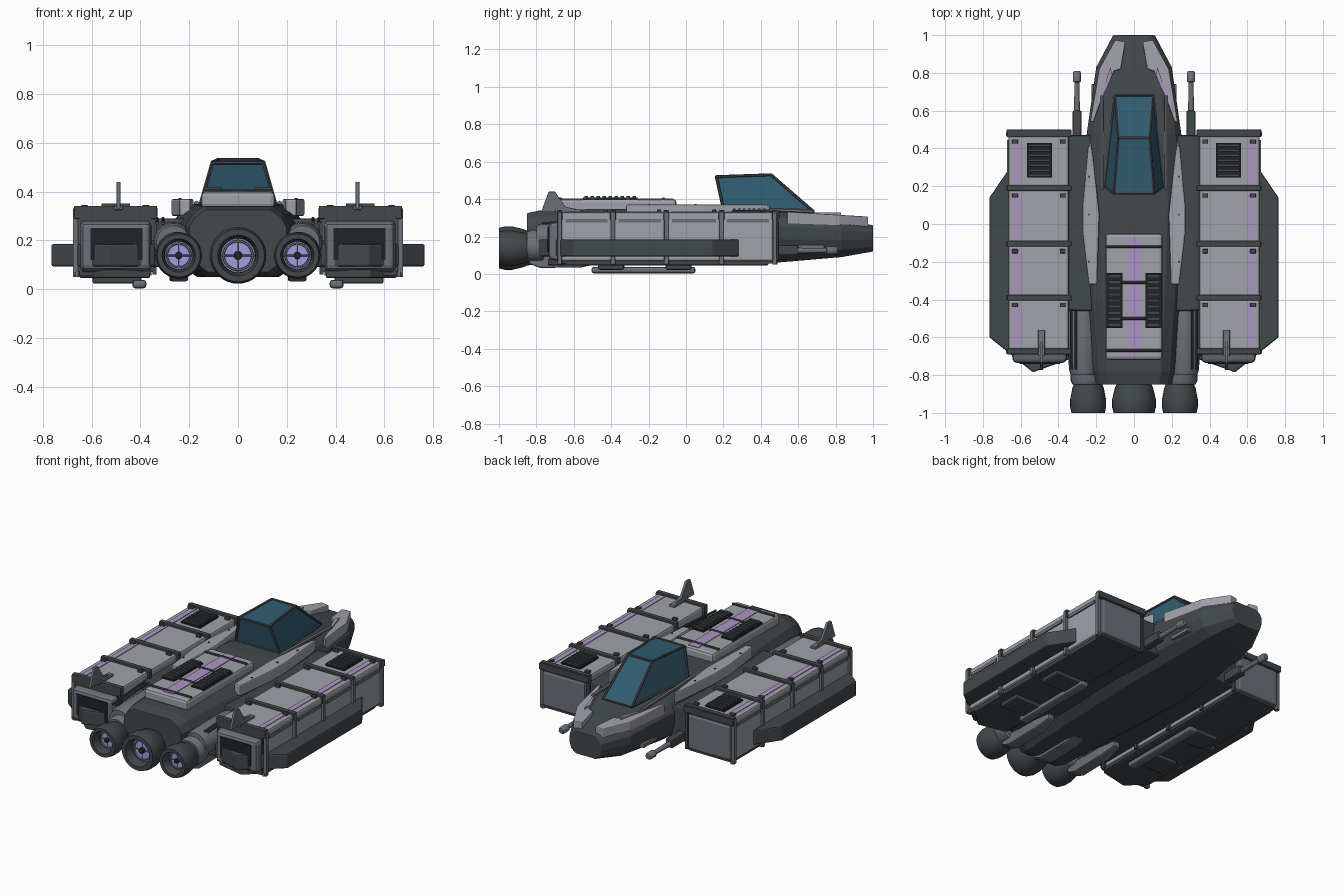
import bpy, bmesh, math
from mathutils import Vector

if "Cube" in bpy.data.objects:
    bpy.data.objects.remove(bpy.data.objects["Cube"])

COLORS = {"dark": (.055, .065, .07), "mid": (.15, .165, .19), "light": (.35, .36, .40),
          "black": (.015, .017, .02), "glass": (.03, .105, .16), "purple": (.42, .30, .56),
          "glow": (.36, .34, .75)}
MATS = {}
for key, rgb in COLORS.items():
    MATS[key] = bpy.data.materials.new(key)
    MATS[key].diffuse_color = (*rgb, 1)


def finish(name, bm, mat, mirror=False, bevel=0, smooth=False):
    bmesh.ops.recalc_face_normals(bm, faces=bm.faces)
    me = bpy.data.meshes.new(name)
    bm.to_mesh(me)
    bm.free()
    ob = bpy.data.objects.new(name, me)
    bpy.context.collection.objects.link(ob)
    me.materials.append(MATS[mat])
    if bevel:
        m = ob.modifiers.new("bevel", "BEVEL")
        m.width, m.segments, m.limit_method = bevel, 2, 'ANGLE'
    if mirror:
        ob.modifiers.new("mirror", "MIRROR").use_mirror_merge = False
    if smooth:
        bpy.context.view_layer.objects.active = ob
        ob.select_set(True)
        bpy.ops.object.shade_smooth_by_angle(angle=math.radians(35))
        ob.select_set(False)
    return ob


def loft(name, rings, mat, caps=True, closed=False, **kw):
    bm = bmesh.new()
    vs = [[bm.verts.new(p) for p in r] for r in rings]
    n = len(vs[0])
    pairs = list(zip(vs, vs[1:])) + ([(vs[-1], vs[0])] if closed else [])
    for a, b in pairs:
        for i in range(n):
            bm.faces.new((a[i], a[(i + 1) % n], b[(i + 1) % n], b[i]))
    if caps and not closed:
        bm.faces.new(vs[0])
        bm.faces.new(vs[-1])
    return finish(name, bm, mat, **kw)


def box(name, x, y, z, mat, **kw):
    rings = [[(x[0], y[0], h), (x[1], y[0], h), (x[1], y[1], h), (x[0], y[1], h)] for h in z]
    return loft(name, rings, mat, **kw)


def plate(name, pts, z, mat, **kw):
    return loft(name, [[(x, y, h) for x, y in pts] for h in z], mat, **kw)


def lathe(name, cx, cz, profile, mat, n=32, **kw):
    """Revolve (y, radius) pairs around an axis parallel to y."""
    t = [2 * math.pi * i / n for i in range(n)]
    return loft(name, [[(cx + r * math.cos(a), y, cz + r * math.sin(a)) for a in t]
                       for y, r in profile], mat, smooth=True, **kw)


def rod(name, a, b, r, mat, n=8, **kw):
    a, b = Vector(a), Vector(b)
    q = (b - a).to_track_quat('Z', 'Y')
    t = [2 * math.pi * (i + .5) / n for i in range(n)]
    return loft(name, [[p + q @ Vector((r * math.cos(u), r * math.sin(u), 0)) for u in t]
                       for p in (a, b)], mat, **kw)


# central hull: faceted cross-sections from tail to nose
rings = []
for y, w, zb, zt in [(-.85, .2, .07, .325), (-.78, .215, .05, .34), (-.4, .245, .05, .345),
                     (.1, .272, .05, .35), (.48, .25, .06, .34), (.83, .2, .09, .295), (1, .11, .12, .26)]:
    h = zt - zb
    half = [(.62 * w, zb), (.9 * w, zb + .18 * h), (w, zb + .45 * h), (w, zb + .72 * h),
            (.88 * w, zb + .88 * h), (.66 * w, zt)]
    rings.append([(x, y, z) for x, z in half] + [(-x, y, z) for x, z in reversed(half)])
loft("hull", rings, "dark", bevel=.004)

# canopy glass with frame
base = [(.155, .2, .345), (.1, .68, .335), (-.1, .68, .335), (-.155, .2, .345)]
top = [(.105, .162, .52), (.082, .455, .53), (-.082, .455, .53), (-.105, .162, .52)]
loft("canopy_glass", [base, top], "glass")
for i in range(4):
    j = (i + 1) % 4
    rod(f"canopy_frame_top_{i}", top[i], top[j], .008, "dark", 6)
    rod(f"canopy_frame_base_{i}", base[i], base[j], .009, "dark", 6)
    rod(f"canopy_frame_post_{i}", base[i], top[i], .008, "dark", 6)
rod("canopy_rail", (.17, .18, .352), (.17, .68, .335), .011, "mid", 6, mirror=True)

# shoulder armour and nose plates
plate("shoulder_plate", [(.195, -.32), (.24, -.32), (.272, -.05), (.272, .1), (.245, .4), (.23, .45),
                         (.215, .35), (.183, .05)], (.30, .37), "light", mirror=True, bevel=.008)
for y in (-.2, .05, .25):
    rod("shoulder_bolt", (.238, y, .36), (.238, y, .374), .006, "dark", mirror=True)
outline = [(.045, .965), (.10, .975), (.185, .82), (.232, .54), (.215, .54), (.165, .68), (.105, .81), (.07, .82)]
loft("nose_plate", [[(x, y, z + (1 - y) * .06) for x, y in outline] for z in (.235, .305)], "light",
     mirror=True, bevel=.005)
plate("nose_marking", [(.125, .83), (.15, .75), (.18, .66), (.175, .655), (.14, .73), (.115, .79)],
      (.30, .328), "purple", mirror=True)
box("nose_side_vent", (.19, .225), (.6, .74), (.13, .155), "mid", mirror=True, bevel=.004)

# raised spine deck with stripe, vents and crossbars
box("spine_deck", (-.152, .152), (-.72, -.05), (.33, .40), "light", bevel=.018)
box("spine_stripe", (-.035, .035), (-.69, -.07), (.395, .404), "purple")
for y in (-.12, -.31, -.5, -.67):
    rod("spine_crossbar", (-.145, y, .402), (.145, y, .402), .008, "dark")


def vent(name, x, y, z, count):
    box(name, x, y, (z - .01, z + .006), "black", mirror=True)
    step = (y[1] - y[0]) / count
    for i in range(count):
        c = y[0] + (i + .5) * step
        box(f"{name}_slat_{i}", (x[0] + .008, x[1] - .008), (c - step * .27, c + step * .27),
            (z, z + .016), "dark", mirror=True)


vent("spine_vent", (.06, .145), (-.55, -.26), .402, 9)

# engines: nozzle, throat glow, hub
for name, cx, r, mir in (("main", 0, .116, False), ("side", .243, .095, True)):
    lathe(f"{name}_nozzle", cx, .138, [(-.80, r * .75), (-.85, r * .8), (-.87, r * .88), (-.93, r),
          (-.97, r), (-1, r * .93), (-1, r * .72), (-.96, r * .62), (-.93, r * .6)], "dark", mirror=mir)
    lathe(f"{name}_glow", cx, .138, [(-.93, r * .62), (-.945, r * .6)], "glow", mirror=mir)
    lathe(f"{name}_glow_ring", cx, .138, [(-.94, r * .56), (-.955, r * .54), (-.955, r * .48), (-.94, r * .46)],
          "mid", caps=False, mirror=mir)
    lathe(f"{name}_hub", cx, .138, [(-.93, r * .16), (-.965, r * .14)], "black", n=16, mirror=mir)
    for k in range(4):
        a = math.pi * k / 2
        u = Vector((math.cos(a), 0, math.sin(a)))
        c = Vector((cx, -.948, .138))
        rod(f"{name}_strut_{k}", c + u * r * .15, c + u * r * .58, .004, "mid", 6, mirror=mir)
    # ventral fairing under each engine
    w = r * .4
    loft(f"{name}_fairing", [[(cx - q, y, z0), (cx + q, y, z0), (cx + q, y, .1), (cx - q, y, .1)]
         for y, q, z0 in [(-.84, w, .055), (-.78, w, .032), (-.56, w, .035), (-.44, w * .6, .06)]],
         "mid", mirror=mir, bevel=.008)
lathe("side_nacelle", .265, .19, [(-.8, .07), (-.77, .08), (-.5, .085), (-.4, .075), (-.33, .045)], "mid",
      n=24, mirror=True)
lathe("nacelle_collar", .25, .15, [(-.85, .075), (-.83, .085), (-.77, .085), (-.76, .075)], "mid", mirror=True)
for x in (.308, .332):
    rod("nacelle_pipe", (x, -.77, .27), (x, -.45, .29), .007, "dark", mirror=True)

# pylons joining the hull to the cargo pods
box("pylon", (.2, .36), (-.46, .47), (.09, .29), "dark", mirror=True, bevel=.01)
box("rear_pylon", (.2, .36), (-.7, -.44), (.09, .2), "dark", mirror=True, bevel=.01)

# guns
box("gun_mount", (.277, .325), (.44, .6), (.1, .155), "dark", mirror=True, bevel=.008)
lathe("gun_barrel", .302, .125, [(.58, .016), (.75, .013), (.755, .022), (.80, .022), (.81, .016)], "mid",
      n=14, mirror=True)

# cargo pods: core, four containers, end caps
box("pod_core", (.355, .65), (-.69, .48), (.055, .32), "dark", mirror=True)
cuts = [.475, .19, -.105, -.39, -.675]
for i, (b, a) in enumerate(zip(cuts, cuts[1:])):
    box(f"container_{i}", (.345, .665), (a + .008, b - .008), (.068, .33), "light", mirror=True, bevel=.012)
    box(f"container_stripe_{i}", (.6, .633), (a + .025, b - .025), (.325, .334), "purple", mirror=True)
    box(f"container_side_rail_{i}", (.655, .672), (a + .03, b - .03), (.275, .295), "mid", mirror=True)
    for x in (.378, .63):
        box(f"container_latch_{i}", (x - .015, x + .015), (b - .05, b - .028), (.32, .344), "dark",
            mirror=True, bevel=.003)
for i, y in enumerate(cuts):
    box(f"strap_{i}", (.332, .672), (y - .015, y + .015), (.288, .341), "dark", mirror=True, bevel=.004)
    box(f"strap_post_{i}", (.655, .677), (y - .011, y + .011), (.052, .33), "mid", mirror=True, bevel=.003)
    box(f"strap_inner_post_{i}", (.335, .35), (y - .011, y + .011), (.06, .3), "dark", mirror=True)
    rod(f"strap_knob_{i}", (.66, y, .05), (.66, y, .07), .015, "mid", mirror=True)
box("front_strap", (.33, .675), (.475, .5), (.295, .335), "dark", mirror=True, bevel=.005)
box("pod_front_cap", (.355, .655), (.46, .497), (.065, .295), "mid", mirror=True, bevel=.022)
loft("pod_rear_cap", [[(.5 - w, y, .175 - h), (.5 + w, y, .175 - h), (.5 + w, y, .175 + h), (.5 - w, y, .175 + h)]
     for y, w, h in [(-.735, .14, .095), (-.67, .15, .108)]], "mid", mirror=True, bevel=.018)
box("rear_window", (.392, .605), (-.741, -.72), (.12, .25), "black", mirror=True)

# outer armour skirt wrapping each pod
plate("armour_skirt", [(.6, .3), (.67, .28), (.765, .14), (.765, -.6), (.535, -.785), (.34, -.715), (.34, -.5),
                       (.6, -.5)], (.093, .185), "dark", mirror=True, bevel=.008)

# pod underside: belly slab, hatches, skid
plate("belly_slab", [(.36, .44), (.65, .44), (.65, -.64), (.54, -.74), (.36, -.7)], (.046, .08), "dark",
      mirror=True, bevel=.006)
for y in (-.47, -.11):
    box("belly_hatch", (.395, .597), (y, y + .14), (.022, .06), "dark", mirror=True, bevel=.01)
box("skid", (.376, .433), (-.505, .05), (0.003, .038), "mid", mirror=True, bevel=.012)

# pod roof: vents and tail fins
vent("pod_vent", (.435, .567), (.245, .43), .335, 7)
fin = [(-.775, .33), (-.735, .44), (-.70, .44), (-.645, .36), (-.56, .34), (-.56, .33)]
loft("tail_fin", [[(x, y, z) for y, z in fin] for x in (.482, .498)], "mid", mirror=True, bevel=.003)
box("fin_base", (.472, .508), (-.70, -.56), (.325, .345), "mid", mirror=True, bevel=.004)

for m in bpy.data.materials:
    if m.users and not m.is_grease_pencil:
        m.use_nodes = True
        m.node_tree.nodes["Principled BSDF"].inputs["Base Color"].default_value = m.diffuse_color
